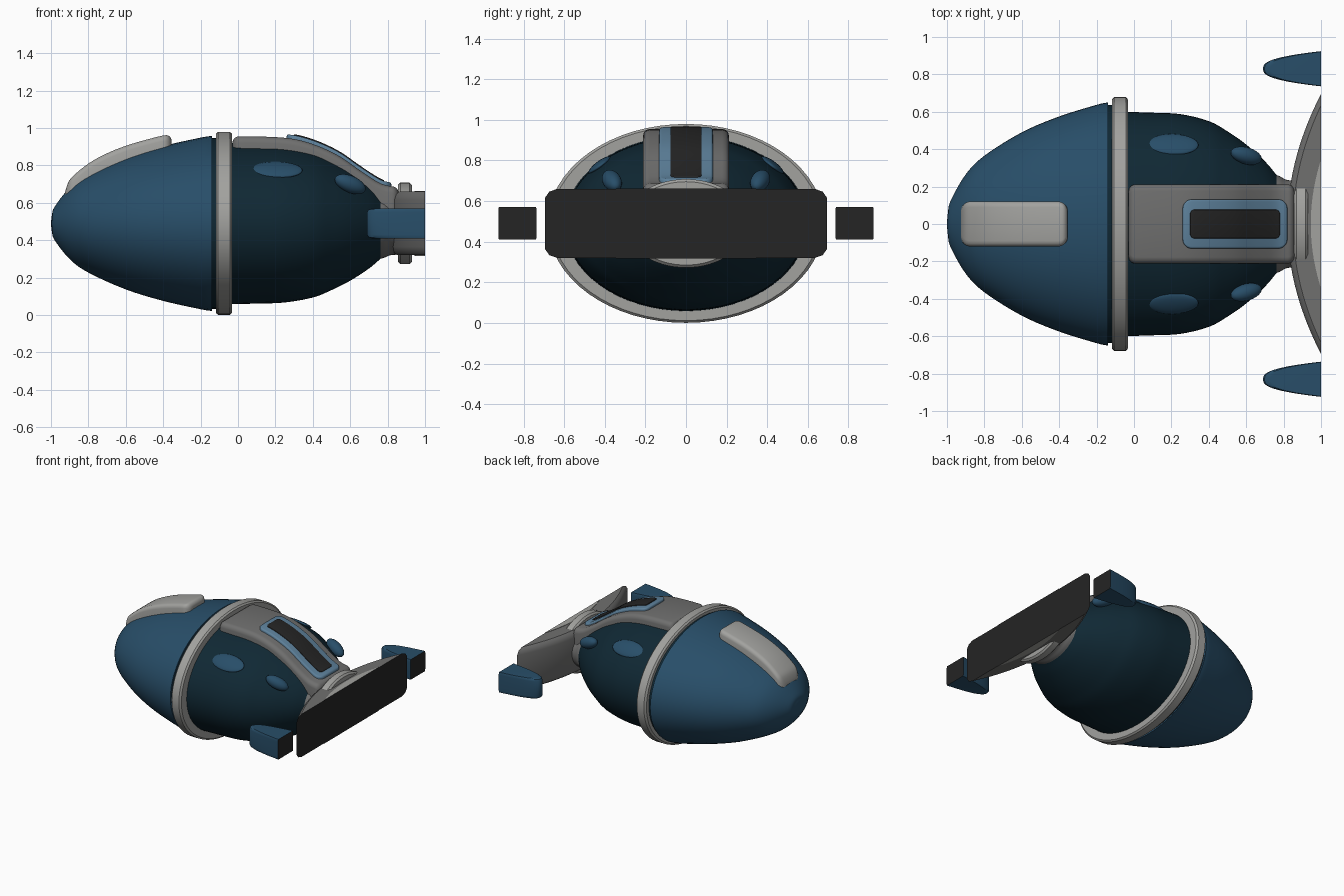
import bpy, math
from mathutils import Vector

if "Cube" in bpy.data.objects:
    bpy.data.objects.remove(bpy.data.objects["Cube"])

CZ = 0.49          # height of the long axis
RATIO = 0.72       # hull height / width


def material(name, r, g, b):
    m = bpy.data.materials.new(name)
    m.diffuse_color = (r, g, b, 1)
    m.use_nodes = True
    m.node_tree.nodes["Principled BSDF"].inputs["Base Color"].default_value = m.diffuse_color
    return m


BLUE = material("blue", 0.021, 0.076, 0.14)
NAVY = material("dark navy", 0.005, 0.021, 0.034)
PALE = material("pale blue", 0.11, 0.22, 0.33)
LIGHT = material("light grey", 0.36, 0.36, 0.345)
GREY = material("mid grey", 0.16, 0.16, 0.158)
BLACK = material("black", 0.018, 0.018, 0.018)


def make(name, verts, faces, mats, angle=35):
    me = bpy.data.meshes.new(name)
    me.from_pydata(verts, [], faces)
    for m in mats:
        me.materials.append(m)
    ob = bpy.data.objects.new(name, me)
    bpy.context.collection.objects.link(ob)
    bpy.ops.object.select_all(action='DESELECT')
    ob.select_set(True)
    bpy.context.view_layer.objects.active = ob
    bpy.ops.object.mode_set(mode='EDIT')
    bpy.ops.mesh.select_all(action='SELECT')
    bpy.ops.mesh.normals_make_consistent(inside=False)
    bpy.ops.object.mode_set(mode='OBJECT')
    bpy.ops.object.shade_smooth_by_angle(angle=math.radians(angle))
    return ob


def spline(pts, n=5):
    """Catmull-Rom samples through 2D points."""
    p = [Vector(q) for q in pts]
    p = [2 * p[0] - p[1]] + p + [2 * p[-1] - p[-2]]
    out = []
    for a, b, c, d in zip(p, p[1:], p[2:], p[3:]):
        for i in range(n):
            t = i / n
            out.append(0.5 * (2 * b + (c - a) * t + (2 * a - 5 * b + 4 * c - d) * t * t
                              + (3 * b - a - 3 * c + d) * t ** 3))
    return out + [p[-2]]


def strip_faces(rows, n, closed):
    return [(r * n + i, r * n + (i + 1) % n, (r + 1) * n + (i + 1) % n, (r + 1) * n + i)
            for r in range(rows - 1) for i in range(n if closed else n - 1)]


def hull(name, profile, mat, n=64):
    """Elliptical loft along x from (x, half width) points."""
    verts = [(x, w * math.cos(2 * math.pi * i / n), CZ + RATIO * w * math.sin(2 * math.pi * i / n))
             for x, w in profile for i in range(n)]
    k = len(profile)
    faces = strip_faces(k, n, True) + [tuple(range(n)), tuple(range((k - 1) * n, k * n))]
    return make(name, verts, faces, [mat])


def slab(name, ridge, hw, r, b, thick, mat, lift=0.0, x0=None, x1=None):
    """Curved pad following a ridge line, with rounded plan corners and soft top edges."""
    line = spline(ridge)
    x0 = line[0].x if x0 is None else x0
    x1 = line[-1].x if x1 is None else x1

    def height(x):
        for p, q in zip(line, line[1:]):
            if x <= q.x:
                return p.y + (q.y - p.y) * (x - p.x) / (q.x - p.x)
        return line[-1].y

    def ease(d, rad):
        return rad - math.sqrt(max(0, rad * rad - max(0, rad - d) ** 2))

    ends = [r * (1 - math.cos(math.pi / 2 * i / 7)) for i in range(8)]
    mid = [x0 + r + (x1 - x0 - 2 * r) * i / 28 for i in range(1, 28)]
    xs = [x0 + e for e in ends] + mid + [x1 - e for e in reversed(ends)]
    verts = []
    for x in xs:
        d = min(x - x0, x1 - x)
        w = hw - ease(d, r)
        z = height(x) + lift - ease(d, b)
        base = height(x) + lift - thick
        half = [(w, base)] + [(w - b + b * math.cos(a), z - b + b * math.sin(a))
                              for a in (0, math.pi / 6, math.pi / 3, math.pi / 2)]
        verts += [(x, y, h) for y, h in half] + [(x, -y, h) for y, h in reversed(half)]
    k = len(xs)
    faces = strip_faces(k, 10, True) + [tuple(range(10)), tuple(range((k - 1) * 10, k * 10))]
    return make(name, verts, faces, [mat])


def crescent(name, cy, nose, hw, power, levels, mat, n=33):
    """Blunt-nosed prism cut flat at x = 1; levels are (z, inset)."""
    verts = []
    for z, inset in levels:
        top = hw * ((1 - nose - inset) / (1 - nose)) ** (1 / power)
        for i in range(n):
            s = math.sin(math.pi / 2 * (2 * i / (n - 1) - 1))
            s = 0.5 * s + 0.5 * (2 * i / (n - 1) - 1)
            x = nose + inset + (1 - nose) * (abs(s) * top / hw) ** power
            verts.append((min(x, 1), cy + s * top, z))
    k = len(levels)
    faces = strip_faces(k, n, False) + [tuple(range(n)), tuple(range((k - 1) * n, k * n))]
    faces.append(tuple(r * n for r in range(k)) + tuple(r * n + n - 1 for r in reversed(range(k))))
    ob = make(name, verts, faces, [mat, BLACK])
    for p in ob.data.polygons:          # flat cut end is black
        if abs(p.normal.x) > 0.99 and p.center.x > 0.99:
            p.material_index = 1
    return ob


# Main hull: blue nose, dark groove, band, dark rear, neck and collar
hull("nose_shell", spline([(-1, 0.005), (-0.995, 0.06), (-0.98, 0.125), (-0.9, 0.265), (-0.8, 0.365),
                           (-0.6, 0.49), (-0.4, 0.575), (-0.2, 0.637), (-0.14, 0.65)]), BLUE)
hull("groove", [(-0.15, 0.635), (-0.10, 0.635)], NAVY)
hull("band", [(-0.118, 0.62), (-0.118, 0.665), (-0.106, 0.68), (-0.044, 0.68), (-0.032, 0.665),
              (-0.032, 0.58)], LIGHT)
hull("rear_hull", spline([(-0.06, 0.60), (0.1, 0.595), (0.25, 0.587), (0.4, 0.55), (0.5, 0.495),
                          (0.6, 0.425), (0.7, 0.335), (0.76, 0.265), (0.8, 0.22)]), NAVY)
hull("neck", spline([(0.74, 0.27), (0.78, 0.255), (0.82, 0.235), (0.9, 0.23)]), GREY)
hull("collar", [(0.855, 0.22), (0.855, 0.285), (0.868, 0.303), (0.917, 0.303), (0.93, 0.285),
                (0.93, 0.22)], LIGHT)

# Pad on the nose
slab("nose_pad", [(-0.925, 0.68), (-0.89, 0.735), (-0.8, 0.81), (-0.7, 0.865), (-0.6, 0.905),
                  (-0.5, 0.935), (-0.4, 0.96), (-0.355, 0.962)], 0.12, 0.05, 0.03, 0.1, LIGHT)

# Spine with framed window
spine = [(-0.03, 0.955), (0.1, 0.955), (0.25, 0.948), (0.35, 0.93), (0.45, 0.895), (0.55, 0.845),
         (0.65, 0.775), (0.75, 0.71), (0.8, 0.692), (0.86, 0.685)]
slab("spine", spine, 0.212, 0.04, 0.035, 0.14, GREY)
slab("window_frame", spine, 0.132, 0.05, 0.012, 0.05, PALE, 0.02, 0.26, 0.82)
slab("window", spine, 0.077, 0.025, 0.004, 0.02, BLACK, 0.026, 0.30, 0.78)

# Rear wing and the lighter inlays on its top and bottom
crescent("wing", 0, 0.82, 0.695, 2,
         [(0.32, 0.03), (0.334, 0.011), (0.365, 0), (0.615, 0), (0.646, 0.011), (0.66, 0.03)], GREY)
for side, z in (("top", 0.659), ("bottom", 0.317)):
    crescent(side + "_inlay", 0, 0.945, 0.345, 2, [(z, 0), (z + 0.004, 0)], LIGHT)

# Mirrored side pods and oval spots
for side, s in (("right", -1), ("left", 1)):
    crescent(side + "_pod", s * 0.83, 0.69, 0.094, 2.7,
             [(0.41, 0.025), (0.416, 0.008), (0.43, 0), (0.55, 0), (0.564, 0.008), (0.57, 0.025)], BLUE)
    for tag, loc, size, nrm in (("front", (0.21, 0.425, 0.777), (0.135, 0.068, 0.02), (0.03, 0.6, 0.8)),
                                ("rear", (0.6, 0.365, 0.70), (0.09, 0.045, 0.045), (0.45, 0.5, 0.74))):
        bpy.ops.mesh.primitive_uv_sphere_add(segments=32, ring_count=16)
        ob = bpy.context.object
        ob.name = f"{side}_{tag}_spot"
        normal = Vector((nrm[0], s * nrm[1], nrm[2])).normalized()
        along = (Vector((1, 0, 0)) - normal * normal.x).normalized()
        across = normal.cross(along)
        for v in ob.data.vertices:
            c = v.co.copy()
            v.co = along * c.x * size[0] + across * c.y * size[1] + normal * c.z * size[2]
        ob.location = (loc[0], s * loc[1], loc[2])
        ob.data.materials.append(BLUE)
        bpy.ops.object.shade_smooth()
